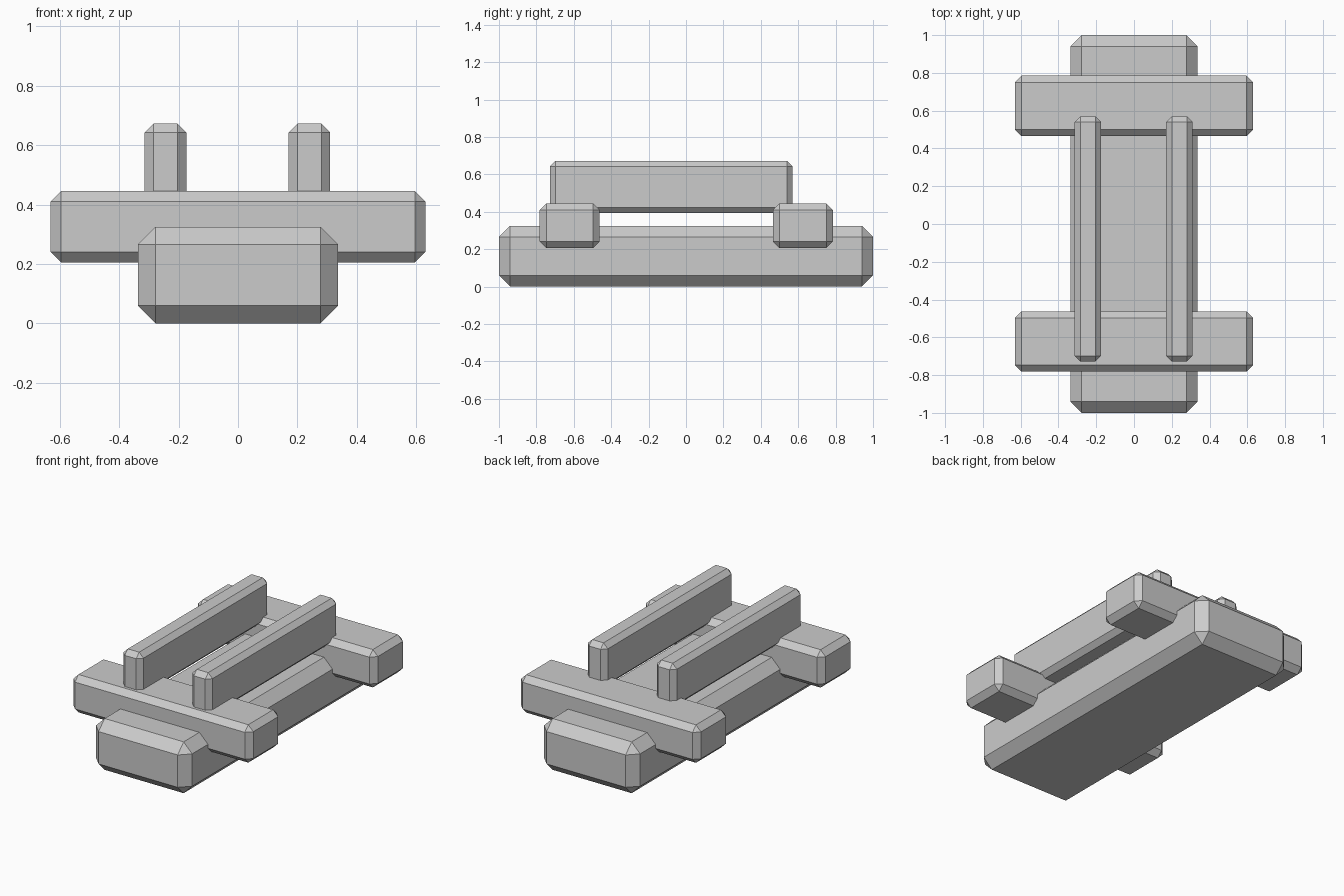
import bpy
from mathutils import Vector

if "Cube" in bpy.data.objects:
    bpy.data.objects.remove(bpy.data.objects["Cube"])

grey = bpy.data.materials.new("plain grey")
grey.diffuse_color = (0.6, 0.6, 0.6, 1)
grey.use_nodes = True
grey.node_tree.nodes["Principled BSDF"].inputs["Base Color"].default_value = grey.diffuse_color


def chamfered_box(name, low, high, chamfer):
    """Box between two corners with every edge cut flat."""
    low, high = Vector(low), Vector(high)
    bpy.ops.mesh.primitive_cube_add(size=1, location=(low + high) / 2)
    ob = bpy.context.object
    ob.name = name
    ob.scale = high - low
    bpy.ops.object.transform_apply(location=False, rotation=False, scale=True)
    bevel = ob.modifiers.new("chamfer", 'BEVEL')
    bevel.width = chamfer
    bevel.segments = 1
    bevel.limit_method = 'NONE'
    ob.data.materials.append(grey)
    return ob


# Long base beam
chamfered_box("base_beam", (-0.337, -1, 0), (0.337, 1, 0.325), 0.06)

# Two cross bars let into the beam
for name, y in (("front_cross_bar", -0.622), ("back_cross_bar", 0.625)):
    chamfered_box(name, (-0.63, y - 0.16, 0.205), (0.63, y + 0.16, 0.445), 0.035)

# Two thin rails resting on the cross bars
for name, x in (("left_rail", -0.244), ("right_rail", 0.24)):
    chamfered_box(name, (x - 0.07, -0.728, 0.392), (x + 0.07, 0.57, 0.672), 0.03)
